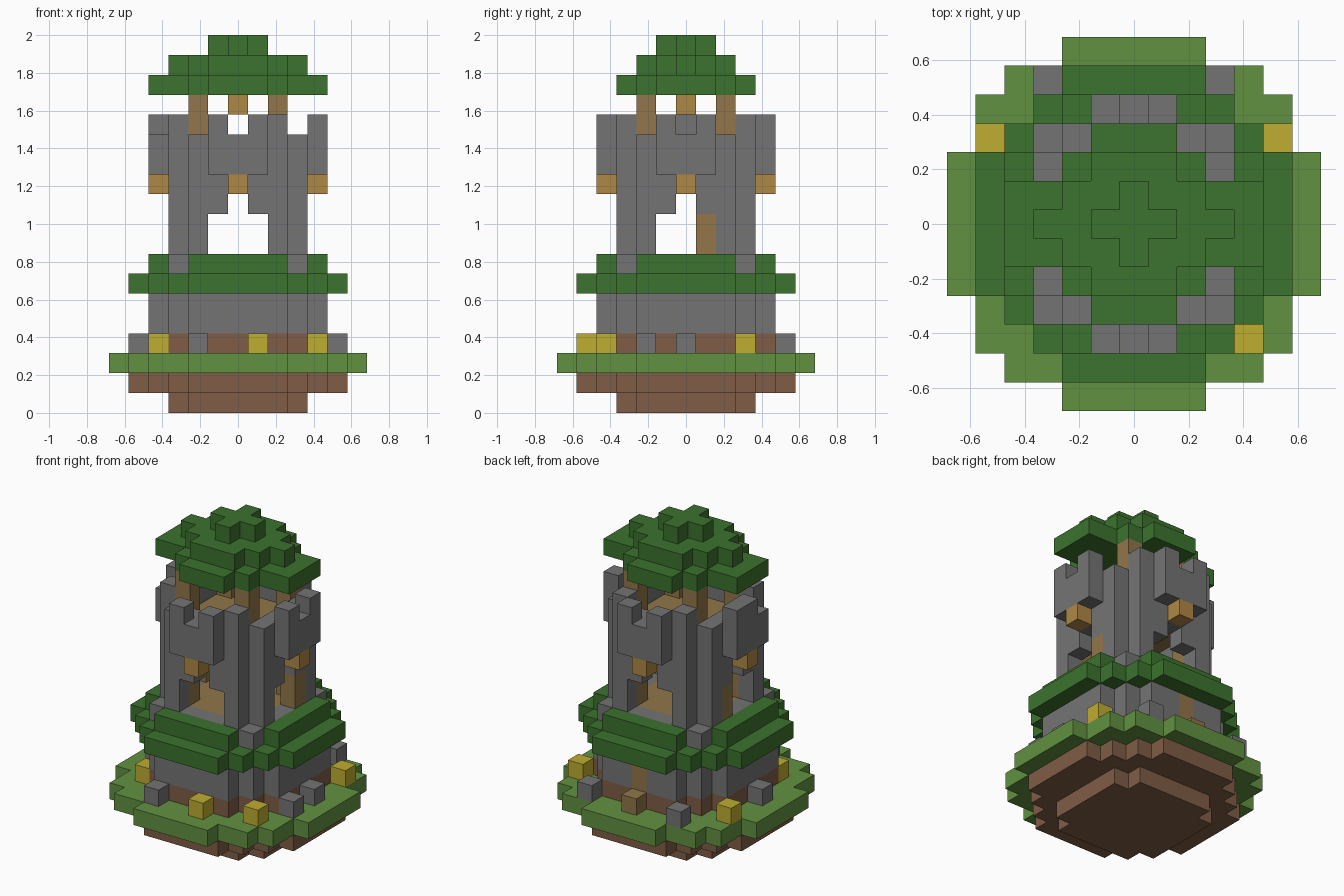
import bpy
import bmesh
from mathutils import Vector

cube = bpy.data.objects.get("Cube")
if cube:
    bpy.data.objects.remove(cube, do_unlink=True)

S = 2 / 19  # edge length of one block


def srgb(r, g, b):
    return tuple((c / 255 / 12.92) if c < 11 else ((c / 255 + 0.055) / 1.055) ** 2.4
                 for c in (r, g, b)) + (1.0,)


def material(name, rgb):
    m = bpy.data.materials.new(name)
    m.use_nodes = True
    m.diffuse_color = srgb(*rgb)
    m.node_tree.nodes["Principled BSDF"].inputs["Base Color"].default_value = srgb(*rgb)
    return m


earth = material("brown earth", (128, 93, 70))
grass = material("light grass", (98, 145, 65))
leaf = material("dark leaves", (60, 114, 46))
stone = material("grey stone", (116, 116, 116))
wood = material("tan wood", (146, 118, 73))
lamp = material("amber lamp", (176, 136, 69))
flower = material("yellow flower", (191, 173, 48))

grid = {}       # block position -> part name
materials = {}  # part name -> material


def put(name, mat, cells):
    materials[name] = mat
    for c in cells:
        grid[c] = name


def disc(widths, *layers):
    """Stepped round slab: widths[n] is the half width of the row n blocks off centre."""
    return [(x, s * n, z) for z in layers for n, w in enumerate(widths)
            for s in (-1, 1) for x in range(-w, w + 1)]


def around(x, y, layers):
    """Repeat one column on all four sides, mirrored."""
    return [(a * sx, b * sy, z) for a, b in ((x, y), (y, x))
            for sx in (-1, 1) for sy in (-1, 1) for z in layers]


r3, r4, r5 = [3, 3, 3, 2], [4, 4, 4, 3, 2], [5, 5, 5, 4, 3, 2]

# Island
put("island_base", earth, disc(r3, 0) + disc(r5, 1))
put("island_grass", grass, disc([6, 6, 6, 5, 5, 4, 2], 2))

# Plinth with leafy ledge
put("plinth_foot", earth, disc(r4, 3))
put("plinth_wall", stone, disc(r4, 4, 5))
put("back_ladder", wood, [(0, 4, 4), (0, 4, 5)])
put("ledge_leaves", leaf, disc(r5, 6) + disc(r4, 7))
put("floor_rim", stone, disc([3, 3, 3, 3], 7))
put("lower_floor", wood, disc([2, 2, 2], 7))

# Tower: corner pillars, arches and overhanging battlements
put("pillars", stone, around(2, 3, range(8, 14)))
put("tall_pillars", stone, [(2, -3, 14), (2, 3, 14), (-2, 3, 14), (-3, -2, 14)])
put("arches", stone, around(1, 3, range(10, 14)) + around(0, 3, range(11, 14)))
put("battlements", stone, around(0, 4, (12, 13)) + around(1, 4, (12, 13, 14)))
del grid[(-4, -1, 14)]
put("battlements", stone, [(-4, 0, 14)])
put("upper_floor", wood, disc([2, 2, 2], 12))
put("roof_posts", wood, around(2, 2, range(8, 16)))
put("door_posts", wood, [(s * 3, 1, z) for s in (-1, 1) for z in (8, 9)])

# Lamps
put("wall_lamps", lamp, around(0, 4, [11]))
put("roof_lamp", lamp, [(0, 0, 15)])

# Leafy roof
put("roof_leaves", leaf, disc([4, 4, 2, 1], 16) + disc([3, 2, 1], 17) + disc([1, 0], 18))

# Things standing on the grass
put("rocks", stone, [(x, y, 3) for x, y in
                     ((-2, -5), (5, -2), (5, 0), (3, 5), (-3, 5), (-5, 0))])
put("flowers", flower, [(x, y, 3) for x, y in
                        ((-4, -3), (1, -5), (4, -4), (5, 3), (-5, 3))])
put("back_step", wood, [(0, 5, 3)])


def build(name):
    """Make the part's exposed block faces as one mesh."""
    bm = bmesh.new()
    verts = {}

    def vert(p):
        key = tuple(round(c * 2) for c in p)
        if key not in verts:
            verts[key] = bm.verts.new(p * S)
        return verts[key]

    for cell in [c for c, part in grid.items() if part == name]:
        centre = Vector(cell) + Vector((0, 0, 0.5))
        for axis in range(3):
            for sign in (-1, 1):
                n = Vector()
                n[axis] = sign
                if tuple(int(a + b) for a, b in zip(cell, n)) in grid:
                    continue
                u = Vector()
                u[(axis + 1) % 3] = 0.5
                v = n.cross(u)
                mid = centre + n / 2
                bm.faces.new([vert(mid + o) for o in (-u - v, u - v, u + v, v - u)])
    mesh = bpy.data.meshes.new(name)
    bm.to_mesh(mesh)
    bm.free()
    mesh.materials.append(materials[name])
    bpy.context.collection.objects.link(bpy.data.objects.new(name, mesh))


for part in materials:
    build(part)
